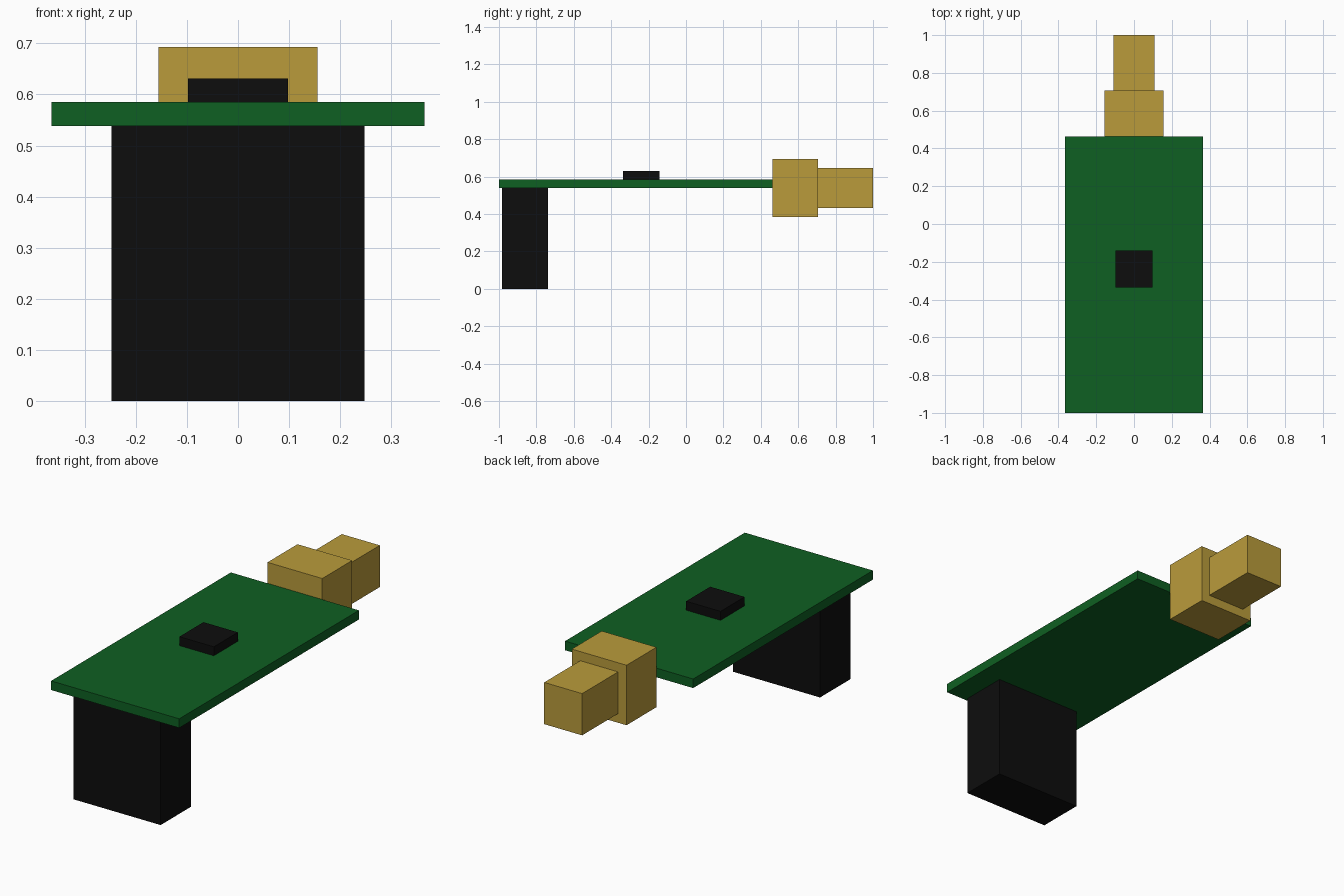
import bpy

cube = bpy.data.objects.get("Cube")
if cube:
    bpy.data.objects.remove(cube, do_unlink=True)


def material(name, rgb):
    mat = bpy.data.materials.new(name)
    mat.use_nodes = True
    colour = (*rgb, 1.0)
    mat.diffuse_color = colour
    bsdf = next(n for n in mat.node_tree.nodes if n.type == "BSDF_PRINCIPLED")
    bsdf.inputs["Base Color"].default_value = colour
    return mat


def box(name, half_width, y_range, z_range, mat):
    """Box centred on x = 0, spanning the given y and z ranges."""
    (y0, y1), (z0, z1) = y_range, z_range
    bpy.ops.mesh.primitive_cube_add(size=1, location=(0, (y0 + y1) / 2, (z0 + z1) / 2))
    obj = bpy.context.object
    obj.name = name
    obj.scale = (2 * half_width, y1 - y0, z1 - z0)
    bpy.ops.object.transform_apply(location=False, rotation=False, scale=True)
    obj.data.materials.append(mat)
    return obj


green = material("board green", (0.0045, 0.115, 0.016))
black = material("plastic black", (0.004, 0.004, 0.004))
gold = material("connector gold", (0.49, 0.33, 0.044))

# Circuit board with a chip on top
box("circuit_board", 0.365, (-1.0, 0.463), (0.538, 0.585), green)
box("chip", 0.098, (-0.337, -0.141), (0.585, 0.631), black)

# Header block below the front edge
box("header_block", 0.248, (-0.984, -0.737), (0.0, 0.538), black)

# Stepped connector at the back edge
box("connector_base", 0.156, (0.463, 0.707), (0.384, 0.693), gold)
box("connector_tip", 0.108, (0.707, 1.0), (0.431, 0.646), gold)
